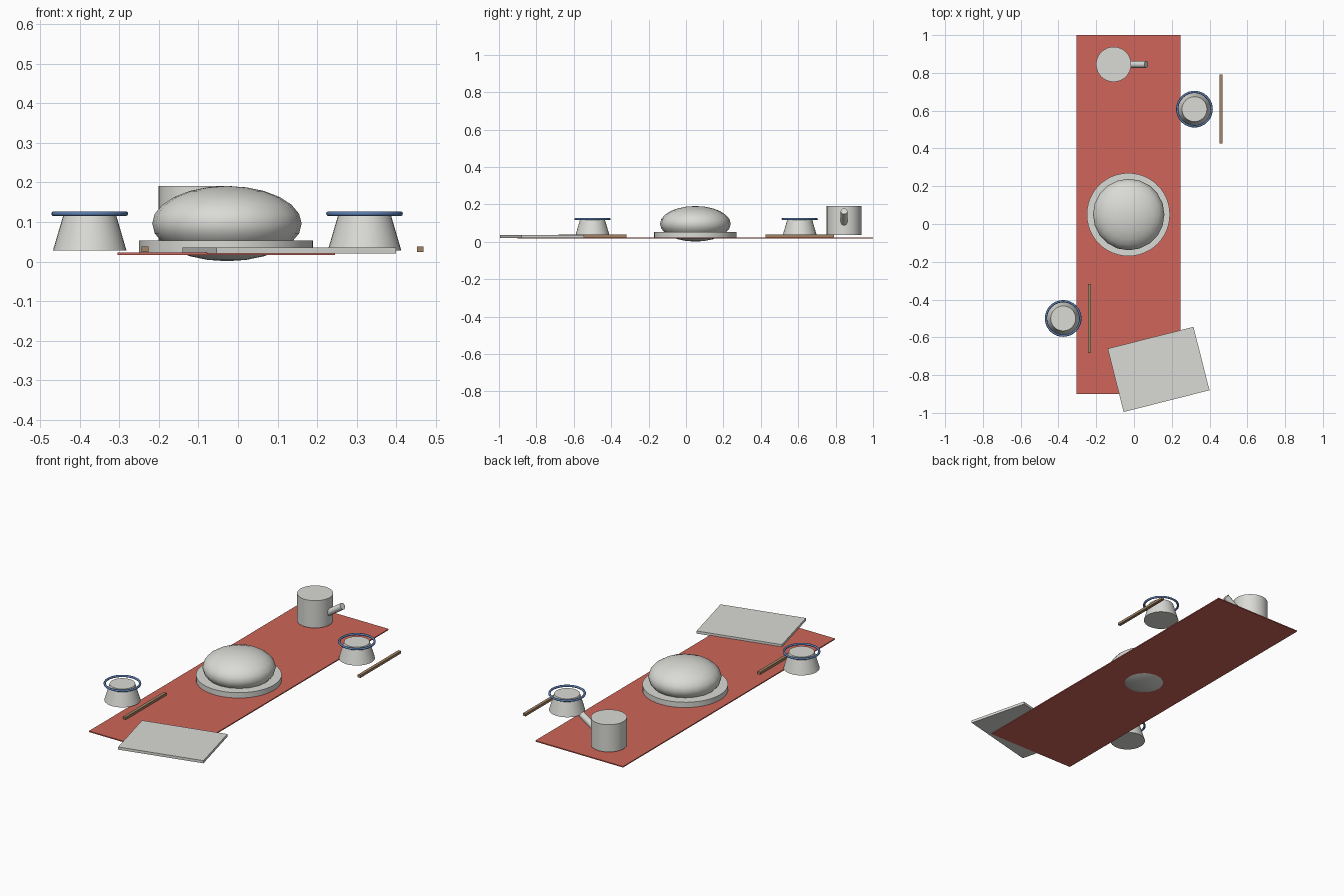
import bpy
import math
from mathutils import Vector

default = bpy.data.objects.get("Cube")
if default:
    bpy.data.objects.remove(default, do_unlink=True)


def material(name, rgb):
    m = bpy.data.materials.new(name)
    m.use_nodes = True
    m.diffuse_color = (*rgb, 1)
    bsdf = next(n for n in m.node_tree.nodes if n.type == 'BSDF_PRINCIPLED')
    bsdf.inputs["Base Color"].default_value = (*rgb, 1)
    return m


RED = material("red cloth", (0.62, 0.13, 0.10))
CERAMIC = material("pale ceramic", (0.70, 0.70, 0.67))
BLUE = material("blue rim", (0.10, 0.20, 0.42))
WOOD = material("brown wood", (0.36, 0.23, 0.13))


def finish(name, mat, smooth=True):
    ob = bpy.context.object
    ob.name = name
    ob.data.materials.append(mat)
    if smooth:
        bpy.ops.object.transform_apply(location=False, rotation=False, scale=True)
        bpy.ops.object.shade_smooth_by_angle(angle=math.radians(40))
    return ob


def box(name, mat, centre, size, turn=0):
    bpy.ops.mesh.primitive_cube_add(size=1, location=centre, rotation=(0, 0, turn))
    bpy.context.object.scale = size
    bpy.ops.object.transform_apply(location=False, rotation=False, scale=True)
    return finish(name, mat, smooth=False)


def tapered(name, mat, x, y, low, high, r_low, r_high, sides=32):
    bpy.ops.mesh.primitive_cone_add(
        vertices=sides, radius1=r_low, radius2=r_high, depth=high - low,
        location=(x, y, (low + high) / 2))
    return finish(name, mat)


# Table runner
box("table_runner", RED, (-0.03, 0.05, 0.02), (0.55, 1.9, 0.006))

# Central dish with a flattened loaf sinking through it
tapered("dish", CERAMIC, -0.03, 0.05, 0.02, 0.053, 0.22, 0.22, 48)
bpy.ops.mesh.primitive_uv_sphere_add(
    segments=20, ring_count=12, radius=1, location=(-0.028, 0.05, 0.096))
bpy.context.object.scale = (0.189, 0.189, 0.095)
finish("loaf", CERAMIC)

# Two place settings: tapered cup, rim ring and stick
for side, x, y, stick_x in (("left", 0.32, 0.608, 0.461),
                            ("right", -0.375, -0.5, -0.235)):
    tapered(side + "_cup", CERAMIC, x, y, 0.028, 0.12, 0.093, 0.066)
    bpy.ops.mesh.primitive_torus_add(
        major_radius=0.091, minor_radius=0.006, major_segments=40,
        minor_segments=10, location=(x, y, 0.121))
    finish(side + "_cup_rim", BLUE)
    box(side + "_stick", WOOD, (stick_x, y, 0.031), (0.017, 0.365, 0.014))

# Turned serving board at the front
box("serving_board", CERAMIC, (0.13, -0.77, 0.028), (0.469, 0.346, 0.015),
    math.radians(14.2))

# Pot with a slanted handle
tapered("pot", CERAMIC, -0.108, 0.845, 0.036, 0.191, 0.093, 0.093)
start, end = Vector((-0.04, 0.845, 0.093)), Vector((0.065, 0.845, 0.163))
axis = end - start
bpy.ops.mesh.primitive_cylinder_add(
    vertices=16, radius=0.018, depth=axis.length, location=(start + end) / 2,
    rotation=axis.to_track_quat('Z', 'Y').to_euler())
finish("pot_handle", CERAMIC)
